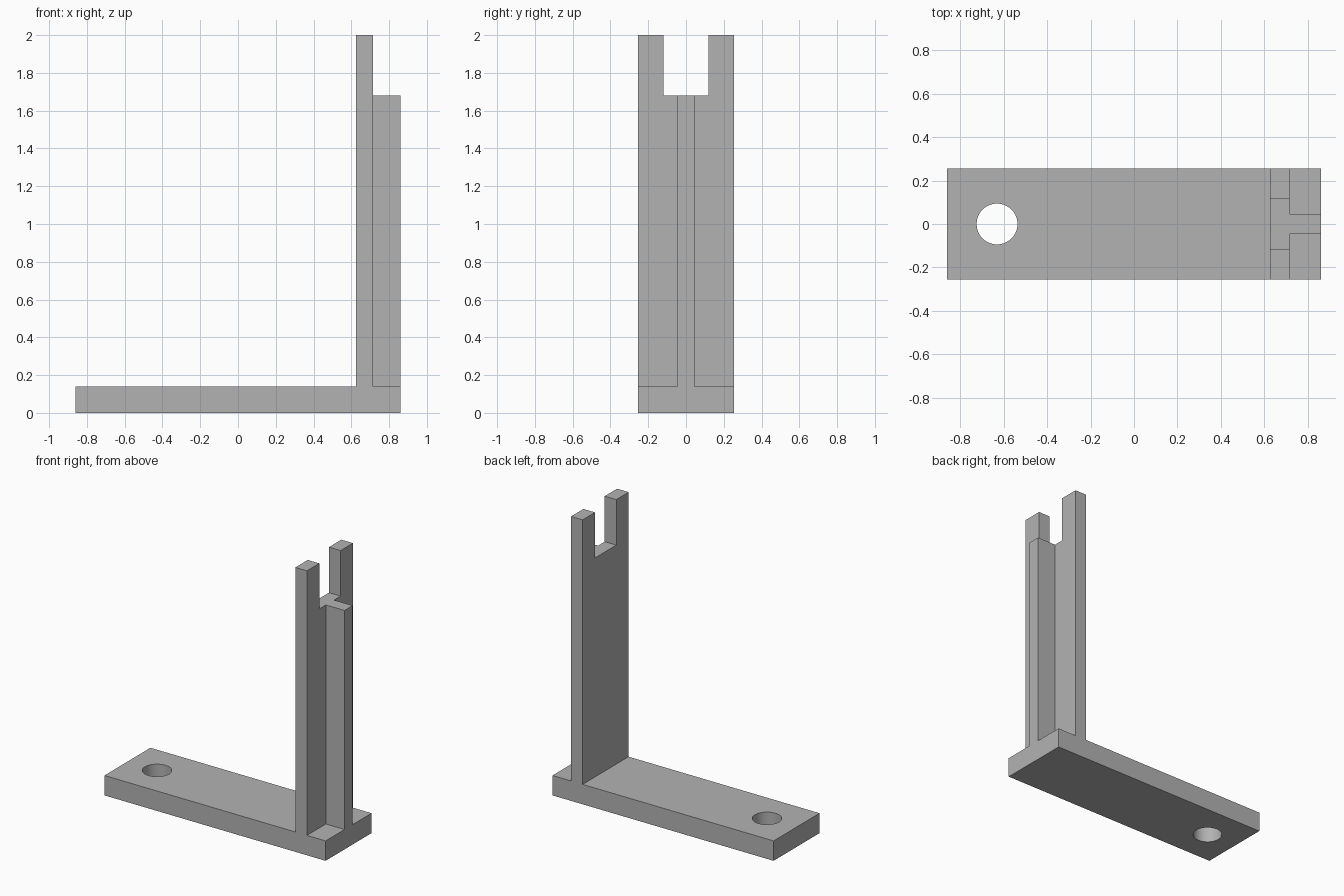
import bpy
import bmesh
from math import radians

default_cube = bpy.data.objects.get("Cube")
if default_cube:
    bpy.data.objects.remove(default_cube, do_unlink=True)

# Main dimensions
HALF_LENGTH, HALF_WIDTH = 0.86, 0.255
BASE_TOP, SLOT_FLOOR, TOP = 0.14, 1.68, 2.0
POST_BACK, POST_FRONT = 0.625, 0.715
SLOT_HALF, RIB_HALF = 0.118, 0.045
HOLE_X, HOLE_RADIUS = -0.63, 0.094

grey = bpy.data.materials.new("plain grey")
grey.use_nodes = True
colour = (0.45, 0.45, 0.45, 1)
grey.diffuse_color = colour
grey.node_tree.nodes["Principled BSDF"].inputs["Base Color"].default_value = colour


def extrude_profile(name, points, offset):
    """Make a solid by sweeping a flat outline along an offset."""
    bm = bmesh.new()
    face = bm.faces.new([bm.verts.new(p) for p in points])
    swept = bmesh.ops.extrude_face_region(bm, geom=[face])["geom"]
    verts = [v for v in swept if isinstance(v, bmesh.types.BMVert)]
    bmesh.ops.translate(bm, verts=verts, vec=offset)
    bmesh.ops.recalc_face_normals(bm, faces=bm.faces)
    mesh = bpy.data.meshes.new(name)
    bm.to_mesh(mesh)
    bm.free()
    mesh.materials.append(grey)
    obj = bpy.data.objects.new(name, mesh)
    bpy.context.collection.objects.link(obj)
    return obj


def rectangle(x0, x1, half_y, z):
    return [(x0, -half_y, z), (x1, -half_y, z), (x1, half_y, z), (x0, half_y, z)]


# Base plate with a round mounting hole
base = extrude_profile("base_plate", rectangle(-HALF_LENGTH, HALF_LENGTH, HALF_WIDTH, 0),
                       (0, 0, BASE_TOP))
bpy.ops.mesh.primitive_cylinder_add(vertices=64, radius=HOLE_RADIUS, depth=1,
                                    location=(HOLE_X, 0, 0))
cutter = bpy.context.object
cutter.name = "hole_cutter"
cutter.hide_render = True
cutter.data.materials.append(grey)
bpy.context.view_layer.objects.active = base
hole = base.modifiers.new("mounting_hole", "BOOLEAN")
hole.operation = "DIFFERENCE"
hole.solver = "EXACT"
hole.object = cutter
bpy.ops.object.modifier_apply(modifier=hole.name)
bpy.data.objects.remove(cutter, do_unlink=True)
bpy.ops.object.select_all(action="DESELECT")
base.select_set(True)
bpy.ops.object.shade_smooth_by_angle(angle=radians(30))

# Upright with a forked top
half = [(HALF_WIDTH, BASE_TOP), (HALF_WIDTH, TOP), (SLOT_HALF, TOP), (SLOT_HALF, SLOT_FLOOR)]
outline = half + [(-y, z) for y, z in reversed(half)]
extrude_profile("forked_upright", [(POST_BACK, y, z) for y, z in outline],
                (POST_FRONT - POST_BACK, 0, 0))

# Stiffening rib, flush with the end of the base
extrude_profile("stiffening_rib", rectangle(POST_FRONT, HALF_LENGTH, RIB_HALF, BASE_TOP),
                (0, 0, SLOT_FLOOR - BASE_TOP))
